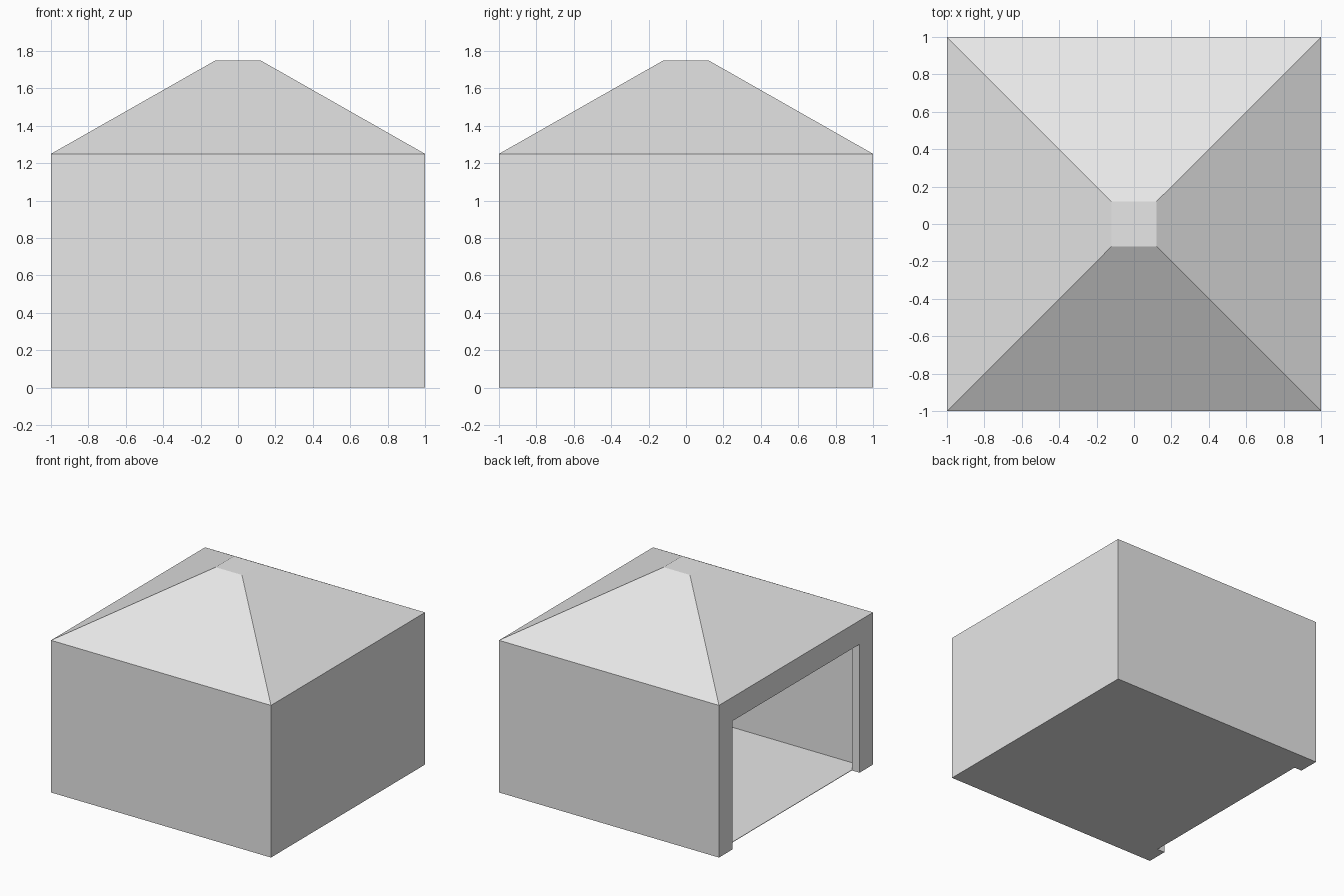
import bpy, bmesh

cube = bpy.data.objects.get("Cube")
if cube:
    bpy.data.objects.remove(cube, do_unlink=True)

HALF = 1.0        # half width of the building
EAVES = 1.25      # wall height
PEAK = 1.75       # roof cap height
CAP = 0.12        # half width of the roof cap
THICK = 0.07      # wall thickness
POST = 0.175      # width of the posts beside the opening
HEAD = 1.055      # top of the opening
FLOOR = 0.004     # floor sheet thickness

grey = bpy.data.materials.new("plain_grey")
grey.use_nodes = True
grey.diffuse_color = (0.8, 0.8, 0.8, 1)
grey.node_tree.nodes["Principled BSDF"].inputs["Base Color"].default_value = (0.8, 0.8, 0.8, 1)


def finish(name, bm):
    bmesh.ops.recalc_face_normals(bm, faces=bm.faces)
    mesh = bpy.data.meshes.new(name)
    bm.to_mesh(mesh)
    bm.free()
    mesh.materials.append(grey)
    obj = bpy.data.objects.new(name, mesh)
    bpy.context.collection.objects.link(obj)
    return obj


def prism(name, outline, z0, z1):
    """Extrude a flat outline from z0 up to z1."""
    bm = bmesh.new()
    face = bm.faces.new([bm.verts.new((x, y, z0)) for x, y in outline])
    top = bmesh.ops.extrude_face_region(bm, geom=[face])["geom"]
    verts = [v for v in top if isinstance(v, bmesh.types.BMVert)]
    bmesh.ops.translate(bm, vec=(0, 0, z1 - z0), verts=verts)
    return finish(name, bm)


def rect(x0, x1, y):
    return [(x0, -y), (x1, -y), (x1, y), (x0, y)]


# Walls: one footprint open at the -x side, with a post at each end
inner = HALF - THICK
jamb = HALF - POST
half_plan = [(HALF, HALF), (-HALF, HALF), (-HALF, jamb), (-inner, jamb),
             (-inner, inner), (inner, inner)]
prism("walls", half_plan + [(x, -y) for x, y in reversed(half_plan)], 0, EAVES)

# Beam over the opening, and the floor sheet between the walls
prism("lintel", rect(-HALF, -inner, jamb), HEAD, EAVES)
prism("floor", rect(-inner, inner, inner), 0, FLOOR)

# Roof: hollow hipped shell made of square rings, outside then inside
bm = bmesh.new()
rings = []
for r, z in [(HALF, EAVES), (CAP, PEAK), (CAP, PEAK - THICK), (inner, EAVES)]:
    rings.append([bm.verts.new((x, y, z)) for x, y in rect(-r, r, r)])
for a, b in zip(rings, rings[1:] + rings[:1]):
    if a is rings[1]:
        continue
    for i in range(4):
        j = (i + 1) % 4
        bm.faces.new((a[i], a[j], b[j], b[i]))
bm.faces.new(rings[1])
bm.faces.new(rings[2])
finish("roof", bm)
